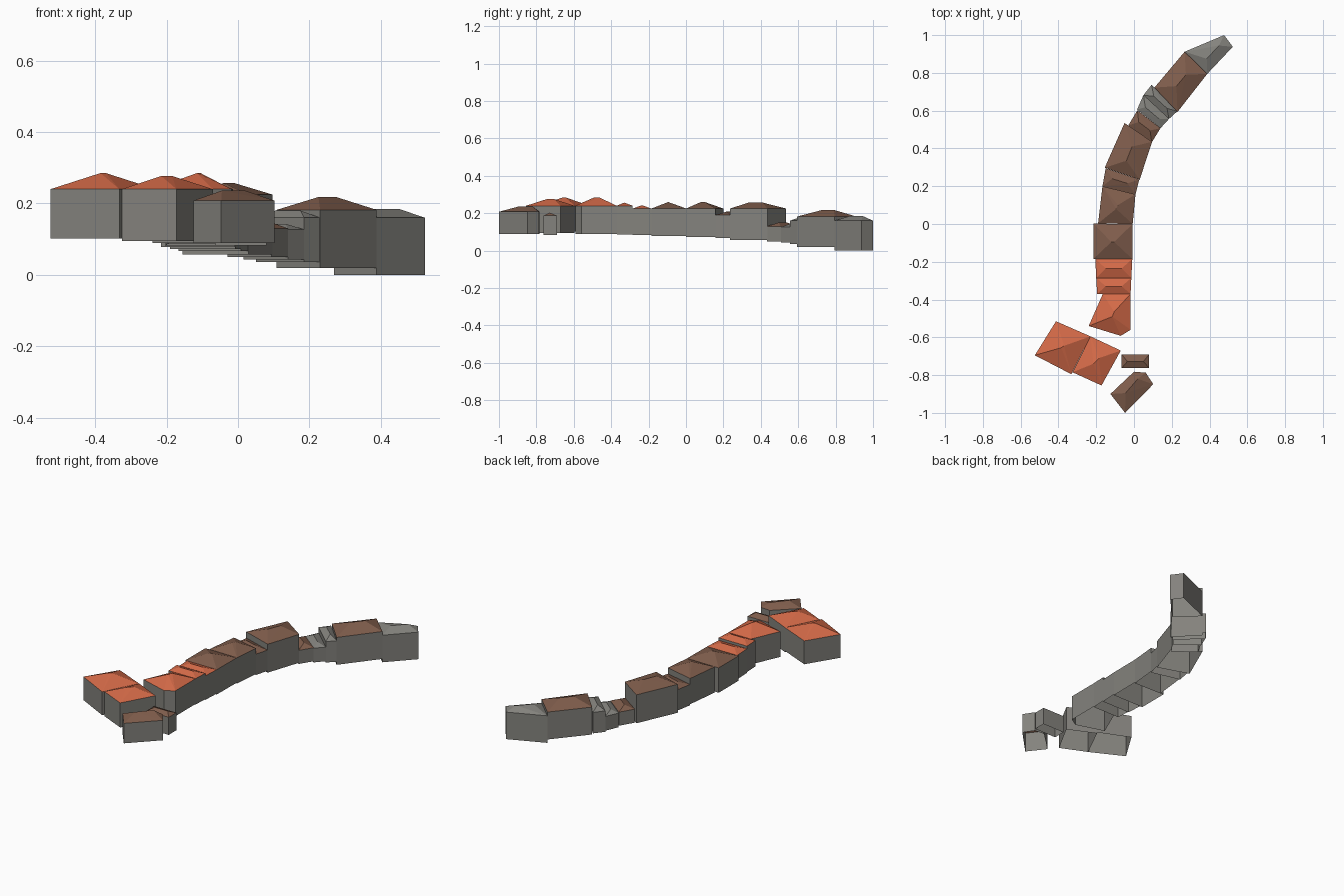
import bpy, bmesh


def material(name, rgb):
    m = bpy.data.materials.new(name)
    m.diffuse_color = (*rgb, 1)
    return m


STONE = material("grey_stone", (0.23, 0.225, 0.205))
BROWN = material("brown_tile", (0.215, 0.11, 0.072))
ORANGE = material("orange_tile", (0.66, 0.145, 0.065))


def house(name, roof, base, eave, peak, corners, ridge):
    """Walls extruded from a footprint, open below, closed by a hipped roof over a short ridge."""
    bm = bmesh.new()
    for x, y in corners:
        bm.verts.new((x, y, base))
        bm.verts.new((x, y, eave))
    for x, y in ridge:
        bm.verts.new((x, y, peak))
    bmesh.ops.convex_hull(bm, input=bm.verts[:])
    bmesh.ops.dissolve_limit(bm, angle_limit=0.01, verts=bm.verts[:], edges=bm.edges[:])
    bmesh.ops.recalc_face_normals(bm, faces=bm.faces[:])
    for f in bm.faces:
        f.material_index = 1 if f.normal.z > 0.05 else 0   # roof slopes face up
    # The houses have no floor
    floor = [f for f in bm.faces if f.normal.z < -0.9]
    bmesh.ops.delete(bm, geom=floor, context='FACES_ONLY')
    me = bpy.data.meshes.new(name)
    bm.to_mesh(me)
    bm.free()
    me.materials.append(STONE)
    me.materials.append(roof)
    bpy.context.collection.objects.link(bpy.data.objects.new(name, me))


# Group at the top of the street
house("corner_house", BROWN, .09, .208, .236,
      [(-.125, -.9), (-.047, -1), (.102, -.848), (.062, -.787), (0, -.782)],
      [(-.045, -.895), (.02, -.82)])
house("shed", BROWN, .083, .187, .203,
      [(-.065, -.762), (.08, -.762), (.08, -.69), (-.065, -.69)],
      [(-.035, -.728), (.05, -.728)])
house("wide_house_left", ORANGE, .102, .24, .285,
      [(-.413, -.515), (-.525, -.695), (-.332, -.795), (-.23, -.595)],
      [(-.385, -.655), (-.37, -.645)])
house("wide_house_right", ORANGE, .095, .24, .277,
      [(-.23, -.595), (-.325, -.785), (-.172, -.855), (-.07, -.67)],
      [(-.215, -.74), (-.185, -.71)])

# Curving terrace, stepping down the slope
house("terrace_end_house", ORANGE, .09, .24, .285,
      [(-.165, -.37), (-.24, -.54), (-.07, -.592), (-.018, -.56), (-.018, -.37)],
      [(-.115, -.49), (-.105, -.465)])
house("terrace_orange_narrow", ORANGE, .087, .24, .257,
      [(-.195, -.37), (-.018, -.37), (-.014, -.285), (-.2, -.285)],
      [(-.15, -.33), (-.065, -.33)])
house("terrace_orange_second", ORANGE, .083, .225, .243,
      [(-.2, -.285), (-.014, -.285), (-.009, -.185), (-.205, -.185)],
      [(-.15, -.235), (-.065, -.235)])
house("terrace_square_house", BROWN, .078, .225, .26,
      [(-.215, -.185), (-.009, -.185), (-.007, 0), (-.215, .002)],
      [(-.12, -.095), (-.105, -.095)])
house("terrace_brown_third", BROWN, .073, .225, .26,
      [(-.19, .003), (-.007, 0), (.008, .157), (-.167, .2)],
      [(-.095, .08), (-.085, .1)])
house("terrace_brown_narrow", BROWN, .067, .19, .208,
      [(-.167, .2), (.008, .157), (.028, .235), (-.15, .295)],
      [(-.115, .24), (-.035, .215)])
house("terrace_tall_house", BROWN, .057, .225, .257,
      [(-.155, .298), (.03, .235), (.096, .435), (-.05, .535)],
      [(-.04, .335), (-.01, .41)])
house("terrace_low_house", BROWN, .05, .13, .15,
      [(-.03, .522), (.094, .432), (.14, .507), (.018, .602)],
      [(.025, .54), (.085, .495)])
house("terrace_grey_low", STONE, .043, .127, .143,
      [(.016, .606), (.14, .507), (.185, .556), (.05, .682)],
      [(.06, .618), (.133, .556)])
house("terrace_grey_high", STONE, .036, .16, .18,
      [(.05, .682), (.185, .556), (.23, .597), (.093, .737)],
      [(.105, .676), (.175, .612)])
house("lower_long_house", BROWN, .02, .182, .218,
      [(.108, .722), (.23, .593), (.388, .795), (.268, .912)],
      [(.225, .73), (.275, .79)])
house("lower_end_house", STONE, 0, .16, .185,
      [(.268, .912), (.388, .795), (.523, .938), (.477, 1)],
      [(.385, .875), (.45, .945)])
